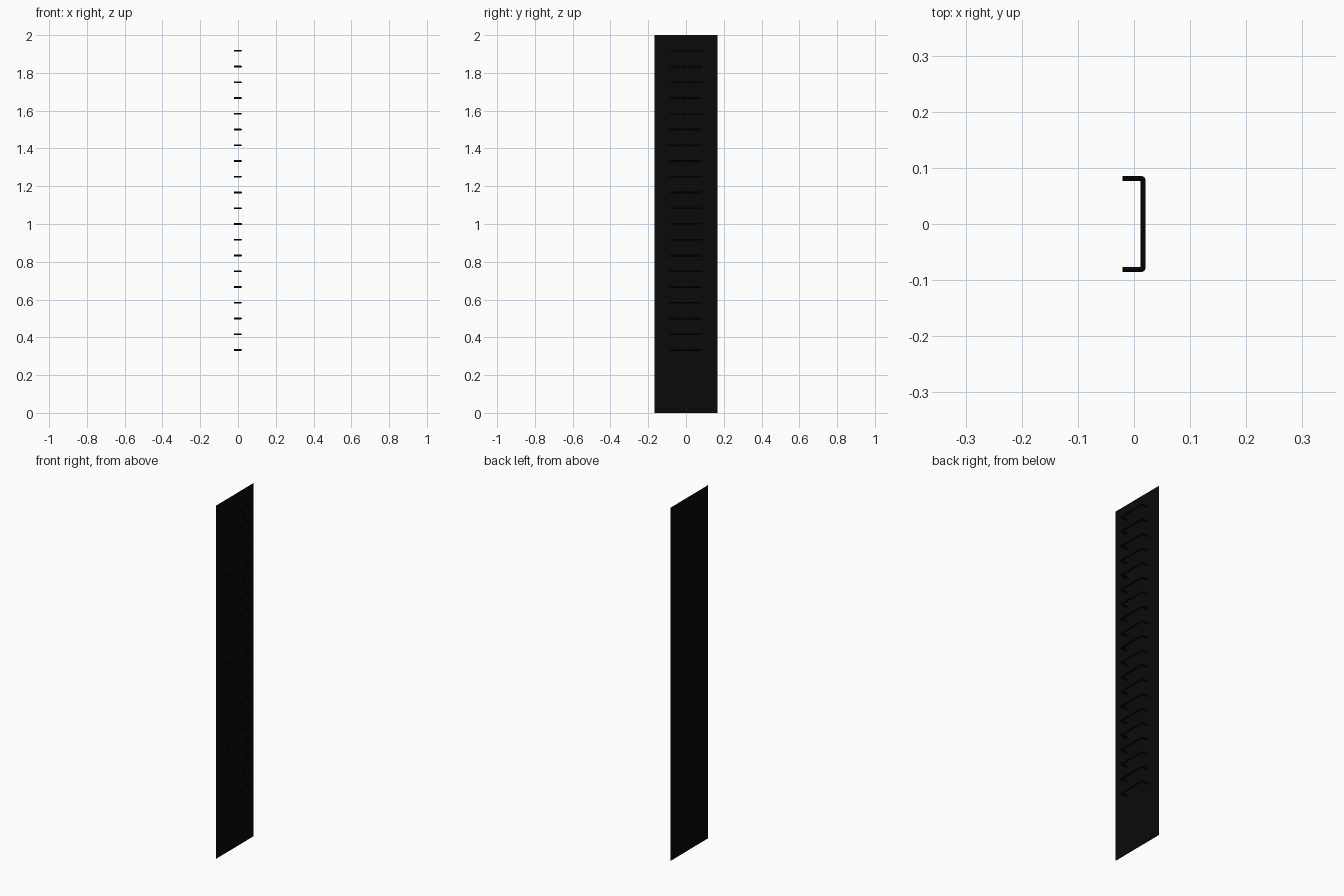
import bpy, bmesh
from mathutils import Vector

if "Cube" in bpy.data.objects:
    bpy.data.objects.remove(bpy.data.objects["Cube"])

X_WALL, X_BAR = -0.0208, 0.0163   # wall plane and rung bar centre line
HALF_Y, R = 0.081, 0.0045         # rung half width, rod radius
STEP = 2 / 12

black = bpy.data.materials.new("black")
black.diffuse_color = (0.003, 0.003, 0.003, 1)
black.use_nodes = True
black.node_tree.nodes["Principled BSDF"].inputs["Base Color"].default_value = black.diffuse_color

# Flat wall panel behind the rungs
bpy.ops.mesh.primitive_plane_add(size=1)
wall = bpy.context.object
wall.name = "wall_panel"
for v, (y, z) in zip(wall.data.vertices, [(-1, 0), (1, 0), (-1, 2), (1, 2)]):
    v.co = Vector((X_WALL, y / 6, z))
wall.data.materials.append(black)


def make_rung(name, z):
    """Round rod bent into a bracket, with slightly eased corners."""
    cu = bpy.data.curves.new(name, "CURVE")
    cu.dimensions = "3D"
    cu.bevel_depth = R
    cu.bevel_resolution = 2
    cu.use_fill_caps = True
    b = 0.003
    half = [(X_WALL, HALF_Y), (X_BAR - b, HALF_Y),
            (X_BAR - 0.3 * b, HALF_Y - 0.3 * b), (X_BAR, HALF_Y - b)]
    path = half + [(x, -y) for x, y in reversed(half)]
    sp = cu.splines.new("POLY")
    sp.points.add(len(path) - 1)
    for p, (x, y) in zip(sp.points, path):
        p.co = (x, y, 0, 1)
    ob = bpy.data.objects.new(name, cu)
    ob.location.z = z
    bpy.context.collection.objects.link(ob)
    bpy.ops.object.select_all(action="DESELECT")
    ob.select_set(True)
    bpy.context.view_layer.objects.active = ob
    bpy.ops.object.convert(target="MESH")
    ob = bpy.context.object
    ob.data.materials.clear()
    ob.data.materials.append(black)
    bpy.ops.object.shade_smooth_by_angle()


# Twenty rungs, evenly spaced up the wall
for k in range(20):
    make_rung(f"rung_{k + 1}", (k + 4) * STEP / 2)
